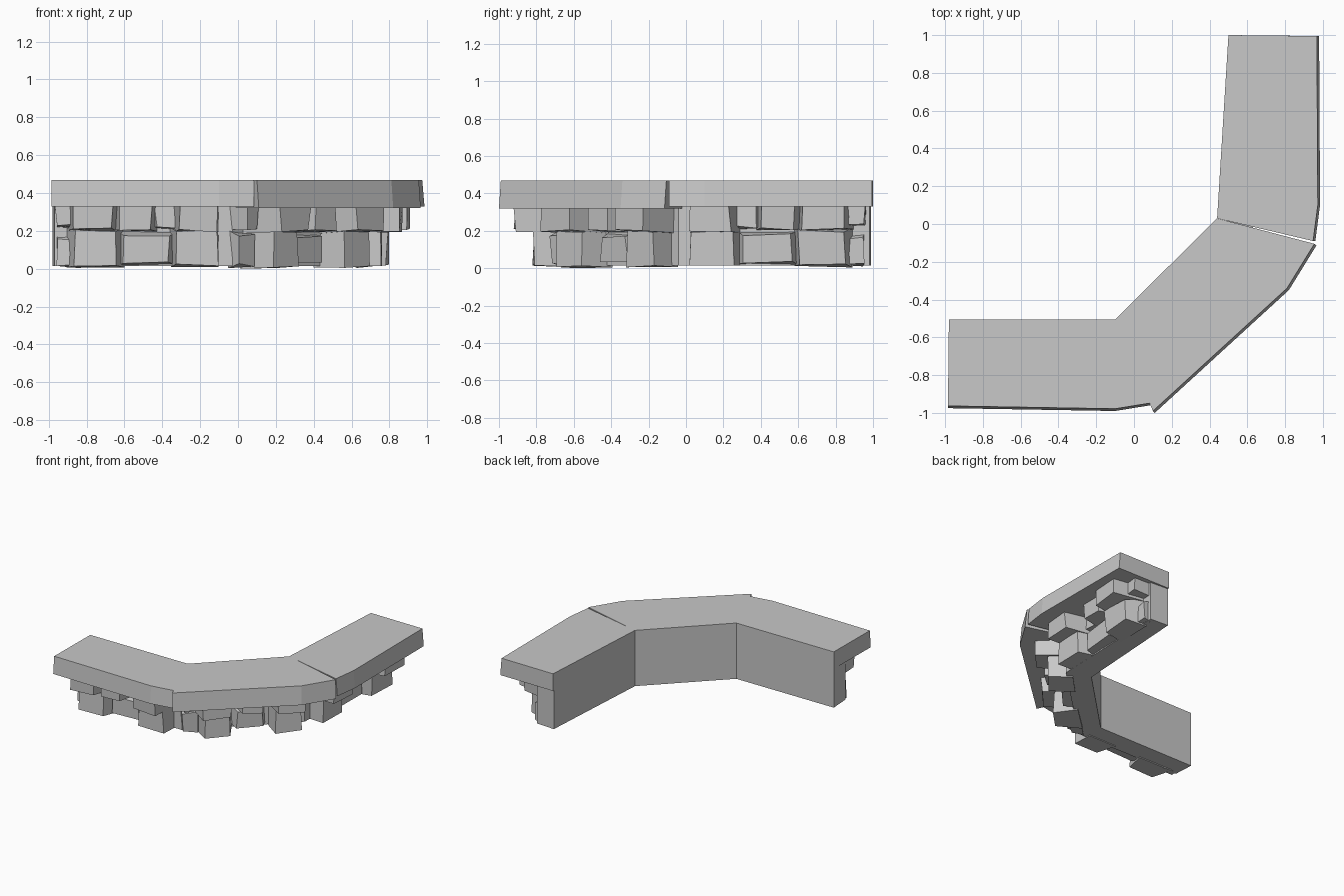
import bpy, bmesh, random
from mathutils import Vector

random.seed(4)
if "Cube" in bpy.data.objects:
    bpy.data.objects.remove(bpy.data.objects["Cube"], do_unlink=True)

# Single stone colour
stone = bpy.data.materials.new("grey_stone")
stone.use_nodes = True
GREY = (0.58, 0.58, 0.58, 1)
stone.diffuse_color = GREY
stone.node_tree.nodes["Principled BSDF"].inputs["Base Color"].default_value = GREY


def add_loft(bm, ring_a, ring_b):
    """Close two matching rings of points into a solid."""
    a = [bm.verts.new(p) for p in ring_a]
    b = [bm.verts.new(p) for p in ring_b]
    bm.faces.new(a[::-1])
    bm.faces.new(b)
    for i in range(len(a)):
        j = (i + 1) % len(a)
        bm.faces.new((a[i], a[j], b[j], b[i]))


def finish(bm, name):
    bmesh.ops.recalc_face_normals(bm, faces=bm.faces)
    mesh = bpy.data.meshes.new(name)
    bm.to_mesh(mesh)
    bm.free()
    mesh.materials.append(stone)
    obj = bpy.data.objects.new(name, mesh)
    bpy.context.collection.objects.link(obj)


# Inner edge of the wall: right arm end, two bends, left arm end
END_R, BEND_R = Vector((-0.98, -0.505)), Vector((-0.10, -0.505))
BEND_L, END_L = Vector((0.44, 0.03)), Vector((0.50, 0.99))


# Capping slabs, with the outer side leaning slightly in at the top
def slab(name, points, lean, z0):
    bottom = [(*p, z0) for p in points]
    top = [(*(Vector(p) - Vector(lean) * (i > 1)), 0.47) for i, p in enumerate(points)]
    bm = bmesh.new()
    add_loft(bm, bottom, top)
    finish(bm, name)


slab("slab_right", [END_R, BEND_R, (0.085, -0.96), (-0.1, -0.99), (-0.985, -0.975)],
     (0, -0.012), 0.33)
slab("slab_middle", [BEND_R, BEND_L, (0.965, -0.115), (0.82, -0.35), (0.11, -1.0)],
     (0.01, -0.01), 0.32)
slab("slab_left", [BEND_L, (0.5, 1.0), (0.98, 0.995), (0.985, 0.1), (0.96, -0.09)],
     (0.012, 0), 0.33)

# Backing wall behind the stones
outline = [END_R, BEND_R, BEND_L, END_L, (0.66, 0.98), (0.63, -0.04), (-0.03, -0.68), (-0.97, -0.67)]
bm = bmesh.new()
add_loft(bm, [(*p, 0.015) for p in outline], [(*p, 0.34) for p in outline])
finish(bm, "backing_wall")


# Rough stones: (start, end as fraction of run, bottom, top, depth)
def stones(name, start, end, blocks):
    run = end - start
    u = run.normalized()
    n = Vector((u.y, -u.x))
    if n.dot(Vector((1, -1))) < 0:
        n = -n

    def ring(t0, t1, z0, z1, depth, wobble):
        out = []
        for t, z in ((t0, z0), (t1, z0), (t1, z1), (t0, z1)):
            j = [random.uniform(-wobble, wobble) for _ in range(3)]
            p = start + u * (t + j[0]) + n * (depth + j[1])
            out.append((p.x, p.y, min(max(z + j[2], 0.0), 0.335)))
        return out

    bm = bmesh.new()
    for f0, f1, z0, z1, depth in blocks:
        t0, t1 = f0 * run.length, f1 * run.length
        flare0 = 0.04 if f0 > 0.03 else 0
        flare1 = 0.04 if f1 < 0.92 else 0
        add_loft(bm, ring(t0 - flare0, t1 + flare1, z0 - 0.01, z1 + 0.02, 0.14, 0.008),
                 ring(t0, t1, z0, z1, depth, 0.008))
    finish(bm, name)


ARM = [
    # lower course
    (0.01, 0.25, 0.02, 0.20, 0.31), (0.30, 0.57, 0.03, 0.18, 0.25),
    (0.62, 0.87, 0.02, 0.20, 0.31), (0.88, 0.97, 0.02, 0.16, 0.20),
    # upper course
    (0.01, 0.24, 0.20, 0.335, 0.41), (0.25, 0.38, 0.22, 0.335, 0.24),
    (0.41, 0.59, 0.21, 0.335, 0.36), (0.64, 0.87, 0.21, 0.335, 0.41),
    (0.88, 0.98, 0.23, 0.335, 0.29),
]
MIDDLE = [
    # lower course
    (-0.10, 0.04, 0.02, 0.18, 0.23), (0.09, 0.34, 0.01, 0.20, 0.33),
    (0.43, 0.68, 0.04, 0.17, 0.25), (0.80, 1.05, 0.01, 0.20, 0.33),
    # upper course
    (-0.10, 0.02, 0.21, 0.33, 0.28), (0.06, 0.34, 0.20, 0.33, 0.42),
    (0.46, 0.66, 0.20, 0.33, 0.37), (0.80, 1.07, 0.20, 0.33, 0.42),
]
stones("stones_right", BEND_R, END_R, ARM)
stones("stones_left", BEND_L, END_L, ARM)
stones("stones_middle", BEND_R, BEND_L, MIDDLE)
